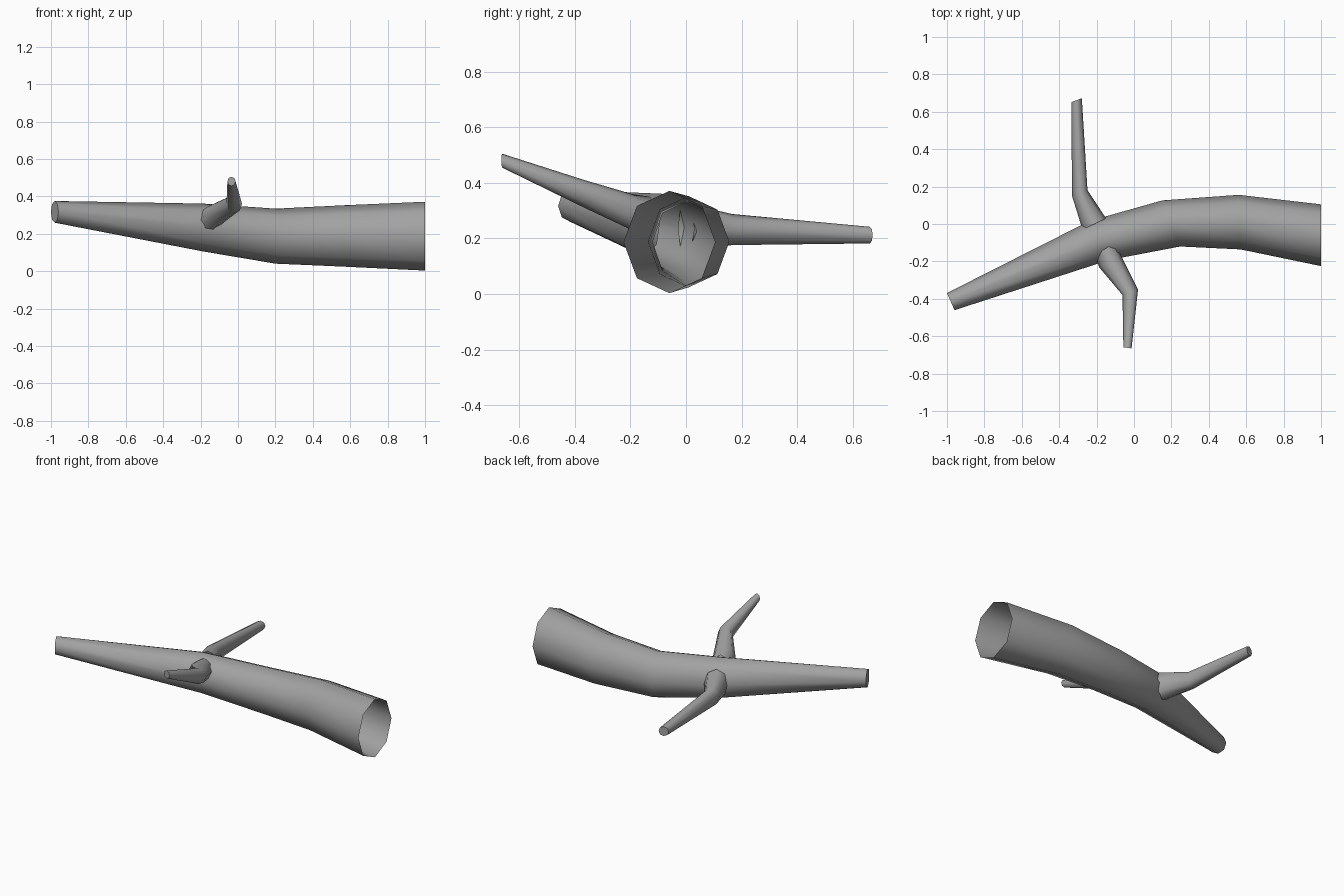
import bpy, bmesh
from math import cos, sin, pi, radians
from mathutils import Vector

if "Cube" in bpy.data.objects:
    bpy.data.objects.remove(bpy.data.objects["Cube"])

SIDES = 8
bark = bpy.data.materials.new("bark grey")
bark.use_nodes = True
bark.diffuse_color = (0.36, 0.36, 0.36, 1)
bark.node_tree.nodes["Principled BSDF"].inputs["Base Color"].default_value = (0.36, 0.36, 0.36, 1)


def limb(name, rings):
    """Loft upright rings (x, y, z, half width, half height, heading); cap the last."""
    bm = bmesh.new()
    loops = []
    for x, y, z, width, height, heading in rings:
        a = radians(heading)
        side, up = Vector((-sin(a), cos(a), 0)), Vector((0, 0, 1))
        loops.append([bm.verts.new(Vector((x, y, z)) + side * width * cos(t) + up * height * sin(t))
                      for t in (2 * pi * i / SIDES for i in range(SIDES))])
    for p, q in zip(loops, loops[1:]):
        for i in range(SIDES):
            j = (i + 1) % SIDES
            bm.faces.new((p[i], p[j], q[j], q[i]))
    bm.faces.new(loops[-1])
    bm.normal_update()
    mesh = bpy.data.meshes.new(name)
    bm.to_mesh(mesh)
    bm.free()
    mesh.materials.append(bark)
    obj = bpy.data.objects.new(name, mesh)
    bpy.context.collection.objects.link(obj)
    bpy.ops.object.select_all(action='DESELECT')
    obj.select_set(True)
    bpy.context.view_layer.objects.active = obj
    bpy.ops.object.shade_smooth_by_angle(angle=radians(60))


# Hollow trunk, open at the thick end
limb("trunk", [
    (1.0, -0.06, 0.187, 0.165, 0.184, 180),
    (0.565, 0.01, 0.188, 0.146, 0.164, 182),
    (0.20, 0.003, 0.187, 0.132, 0.147, 201),
    (-0.185, -0.088, 0.233, 0.117, 0.128, 207),
    (-0.98, -0.415, 0.317, 0.05, 0.058, 204),
])

# Front branch, rising from a flared collar
limb("front_branch", [
    (-0.15, -0.13, 0.25, 0.07, 0.10, -60),
    (-0.13, -0.195, 0.295, 0.067, 0.065, -56),
    (-0.02, -0.365, 0.36, 0.044, 0.05, -71),
    (-0.035, -0.662, 0.48, 0.022, 0.025, -98),
])

# Back branch, nearly level
limb("back_branch", [
    (-0.212, 0.0, 0.237, 0.07, 0.09, 115),
    (-0.29, 0.165, 0.232, 0.044, 0.056, 110),
    (-0.307, 0.662, 0.212, 0.03, 0.03, 110),
])
